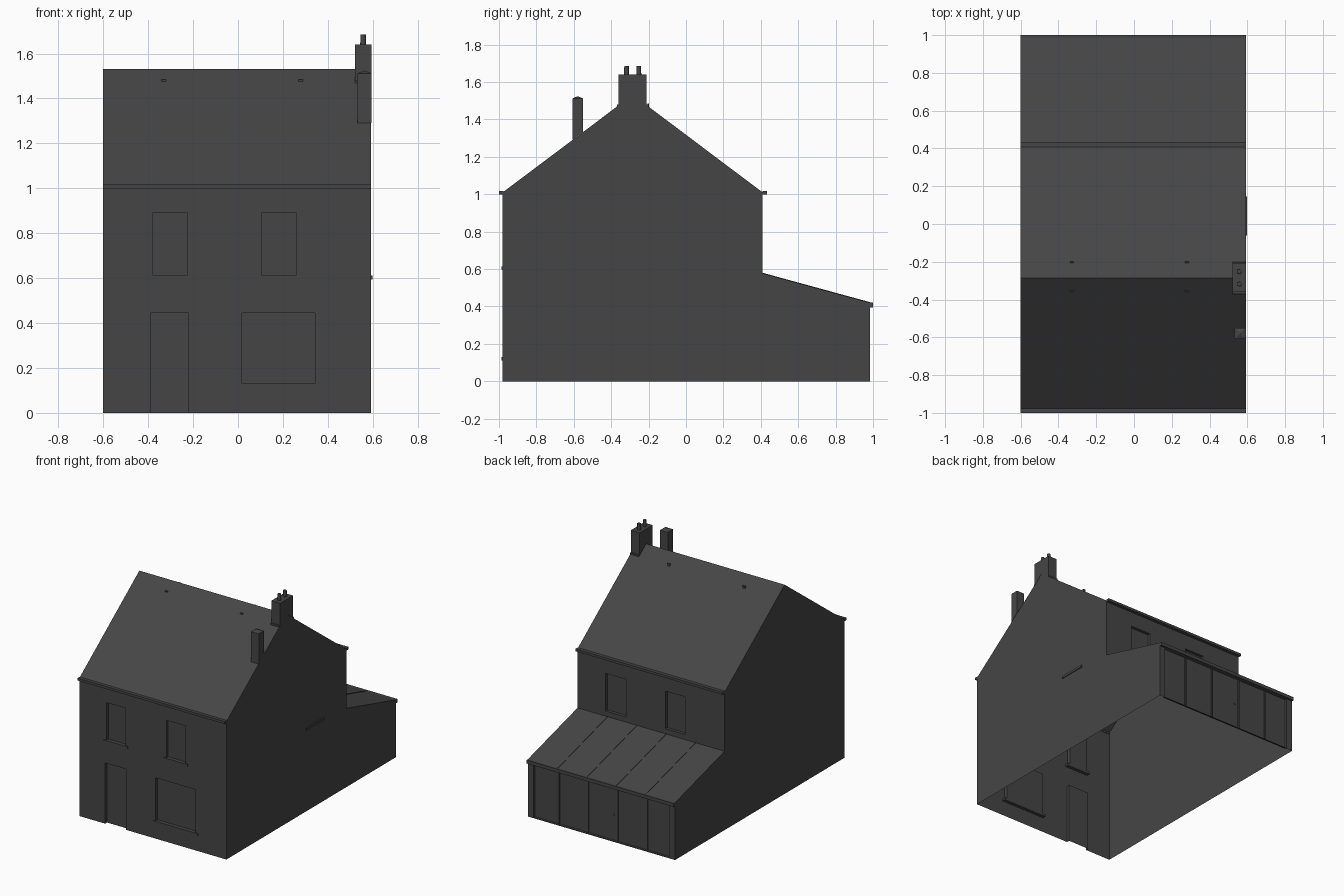
import bpy, bmesh, math
from mathutils import Matrix

if "Cube" in bpy.data.objects:
    bpy.data.objects.remove(bpy.data.objects["Cube"])

grey = bpy.data.materials.new("dark grey")
grey.diffuse_color = (0.06, 0.06, 0.06, 1)
grey.use_nodes = True
grey.node_tree.nodes["Principled BSDF"].inputs["Base Color"].default_value = grey.diffuse_color


def finish(name, bm):
    bmesh.ops.recalc_face_normals(bm, faces=bm.faces)
    me = bpy.data.meshes.new(name)
    bm.to_mesh(me)
    bm.free()
    me.materials.append(grey)
    ob = bpy.data.objects.new(name, me)
    bpy.context.collection.objects.link(ob)
    return ob


def add_box(bm, x0, x1, y0, y1, z0, z1):
    m = Matrix.Translation(((x0 + x1) / 2, (y0 + y1) / 2, (z0 + z1) / 2))
    bmesh.ops.create_cube(bm, size=1, matrix=m @ Matrix.Diagonal((x1 - x0, y1 - y0, z1 - z0, 1)))


def boxes(name, *dims):
    bm = bmesh.new()
    for d in dims:
        add_box(bm, *d)
    return finish(name, bm)


def extrude_x(name, profile, spans):
    """Extrude a (y, z) outline along x over each span."""
    bm = bmesh.new()
    for x0, x1 in spans:
        f = bm.faces.new([bm.verts.new((x0, y, z)) for y, z in profile])
        r = bmesh.ops.extrude_face_region(bm, geom=[f])
        vs = [v for v in r["geom"] if isinstance(v, bmesh.types.BMVert)]
        bmesh.ops.translate(bm, verts=vs, vec=(x1 - x0, 0, 0))
        bm.faces.ensure_lookup_table()
    return finish(name, bm)


L, R = -0.60, 0.592           # side walls
FRONT, BACK, EXT = -0.98, 0.41, 0.984
RIDGE = (-0.285, 1.532)
EAVES = 1.01

# main house with gable and rear lean-to
house = extrude_x("house_body", [
    (FRONT, 0), (EXT, 0), (EXT, 0.42), (BACK, 0.577), (BACK, EAVES),
    RIDGE, (FRONT, EAVES)], [(L, R)])

# openings, as (x0, x1, z0, z1)
front_windows = [(-0.38, -0.225, 0.615, 0.89), (0.105, 0.26, 0.615, 0.89),
                 (0.018, 0.343, 0.13, 0.445)]
door = (-0.39, -0.22, -0.05, 0.445)
back_windows = [(0.20, 0.365, 0.615, 0.89), (-0.28, -0.12, 0.615, 0.89)]
D, G = 0.022, 0.016
cuts = [(a, b, FRONT - 0.1, FRONT + D, c, d) for a, b, c, d in front_windows + [door]]
cuts += [(a, b, BACK - D, BACK + 0.05, c, d) for a, b, c, d in back_windows]
cuts.append((-0.55, 0.545, EXT - G, EXT + 0.1, 0.005, 0.395))
cutter = boxes("opening_cutter", *cuts)
mod = house.modifiers.new("openings", 'BOOLEAN')
mod.object = cutter
mod.operation = 'DIFFERENCE'
mod.solver = 'EXACT'

# apply the openings and leave the shell open underneath
deps = bpy.context.evaluated_depsgraph_get()
bm = bmesh.new()
bm.from_mesh(bpy.data.meshes.new_from_object(house.evaluated_get(deps)))
floor = [f for f in bm.faces if f.normal.z < -0.9 and f.calc_center_median().z < 0.002]
bmesh.ops.delete(bm, geom=floor, context='FACES')
house.modifiers.clear()
bm.to_mesh(house.data)
bm.free()
for p in house.data.polygons:
    p.material_index = 0
bpy.data.objects.remove(cutter)

# sills under the front windows
boxes("front_sills", *[(a - 0.02, b + 0.02, FRONT - 0.006, FRONT + D + 0.003, c - 0.018, c)
                       for a, b, c, d in front_windows])

# gutters
boxes("gutters", (L, R, -1.0, FRONT + 0.004, 1.0, 1.018),
      (L, R, BACK - 0.002, BACK + 0.024, 1.0, 1.018),
      (L, R, EXT, 1.0, 0.395, 0.42))

# glazing mullions, door handle and roof bars on the lean-to
bars = [0.35, 0.112, -0.126, -0.364]
boxes("mullions", *[(x - 0.005, x + 0.005, EXT - G, EXT - G + 0.007, 0.005, 0.395) for x in bars])
boxes("door_handle", (-0.10, -0.088, EXT - G, EXT - G + 0.006, 0.19, 0.196))
extrude_x("roof_bars", [(BACK, 0.576), (EXT, 0.419), (EXT, 0.423), (BACK, 0.580)],
          [(x - 0.003, x + 0.003) for x in bars])

# chimney stack astride the ridge, with flashing and two pots
extrude_x("chimney_stack", [(-0.36, 1.47), RIDGE, (-0.21, 1.47),
                            (-0.21, 1.64), (-0.36, 1.64)], [(0.522, R + 0.002)])
boxes("chimney_flashing", (0.522, R, -0.37, -0.36, 1.462, 1.48),
      (0.522, R, -0.21, -0.20, 1.462, 1.48))
bm = bmesh.new()
for y in (-0.318, -0.252):
    bmesh.ops.create_cone(bm, cap_ends=True, segments=12, radius1=0.013, radius2=0.012,
                          depth=0.05, matrix=Matrix.Translation((0.557, y, 1.66)))
pots = finish("chimney_pots", bm)
for p in pots.data.polygons:
    p.use_smooth = abs(p.normal.z) < 0.5

# small front chimney rising off the slope, with a shallow pointed cap
extrude_x("small_chimney", [(-0.608, 1.29), (-0.55, 1.333), (-0.55, 1.512), (-0.608, 1.512)],
          [(0.532, R + 0.002)])
bm = bmesh.new()
bmesh.ops.create_cone(bm, cap_ends=False, segments=4, radius1=0.042, radius2=0, depth=0.012,
                      matrix=Matrix.Translation((0.563, -0.579, 1.518))
                      @ Matrix.Rotation(math.pi / 4, 4, 'Z'))
finish("small_chimney_cap", bm)

# small roof vents on both slopes
boxes("roof_vents", *[(x - 0.01, x + 0.01, y - 0.004, y + 0.004, 1.465, 1.484)
                      for x in (-0.33, 0.28) for y in (-0.356, -0.202)])

# narrow ledge on the side wall
boxes("side_ledge", (R - 0.005, R + 0.006, -0.06, 0.145, 0.595, 0.612))
